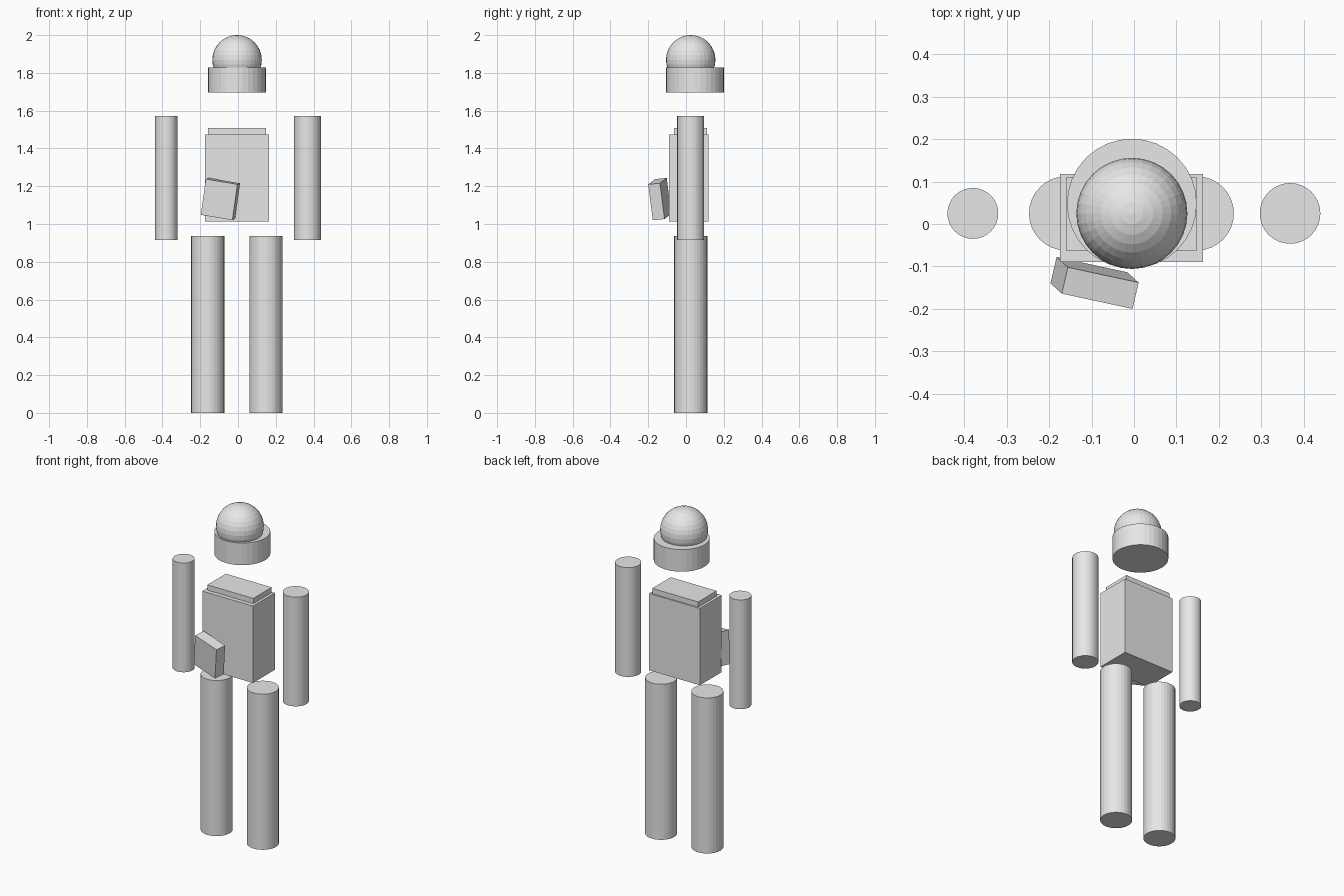
import bpy
from mathutils import Matrix, Vector

cube = bpy.data.objects.get("Cube")
if cube:
    bpy.data.objects.remove(cube, do_unlink=True)

# One plain grey for the whole figure
grey = bpy.data.materials.new("plain_grey")
grey.use_nodes = True
grey.diffuse_color = (0.8, 0.8, 0.8, 1)
grey.node_tree.nodes["Principled BSDF"].inputs["Base Color"].default_value = (0.8, 0.8, 0.8, 1)


def finish(name):
    obj = bpy.context.object
    obj.name = name
    obj.data.materials.append(grey)
    return obj


def cylinder(name, x, y, radius, bottom, top):
    bpy.ops.mesh.primitive_cylinder_add(
        vertices=32, radius=radius, depth=top - bottom,
        location=(x, y, (bottom + top) / 2))
    return finish(name)


def box(name, low, high):
    low, high = Vector(low), Vector(high)
    bpy.ops.mesh.primitive_cube_add(size=1, location=(low + high) / 2)
    obj = finish(name)
    obj.data.transform(Matrix.Diagonal((high - low).to_4d()))
    return obj


AXIS_Y = 0.025  # depth shared by the limbs and head

# Legs
cylinder("right_leg", -0.16, AXIS_Y, 0.0875, 0, 0.937)
cylinder("left_leg", 0.148, AXIS_Y, 0.0875, 0, 0.937)

# Arms, the left one thicker
cylinder("right_arm", -0.38, AXIS_Y, 0.06, 0.915, 1.573)
cylinder("left_arm", 0.368, AXIS_Y, 0.0715, 0.915, 1.573)

# Torso with a raised shoulder plate
box("torso", (-0.175, -0.09, 1.012), (0.163, 0.118, 1.475))
box("shoulder_plate", (-0.159, -0.064, 1.44), (0.147, 0.111, 1.507))

# Head and the wide band around its lower half
bpy.ops.mesh.primitive_uv_sphere_add(
    segments=32, ring_count=16, radius=0.131, location=(-0.005, AXIS_Y, 1.869))
finish("head")
cylinder("head_band", -0.005, 0.048, 0.153, 1.695, 1.828)

# Tilted pouch on the front, oriented by its width and height directions
width = Vector((0.167, -0.036, -0.028)).normalized()
height = Vector((0.0255, -0.024, 0.19))
height = (height - width * height.dot(width)).normalized()
depth = height.cross(width)
pouch = box("front_pouch", (-0.0865, -0.032, -0.0965), (0.0865, 0.032, 0.0965))
turn = Matrix((width, depth, height)).transposed().to_4x4()
pouch.matrix_world = Matrix.Translation((-0.093, -0.139, 1.132)) @ turn
